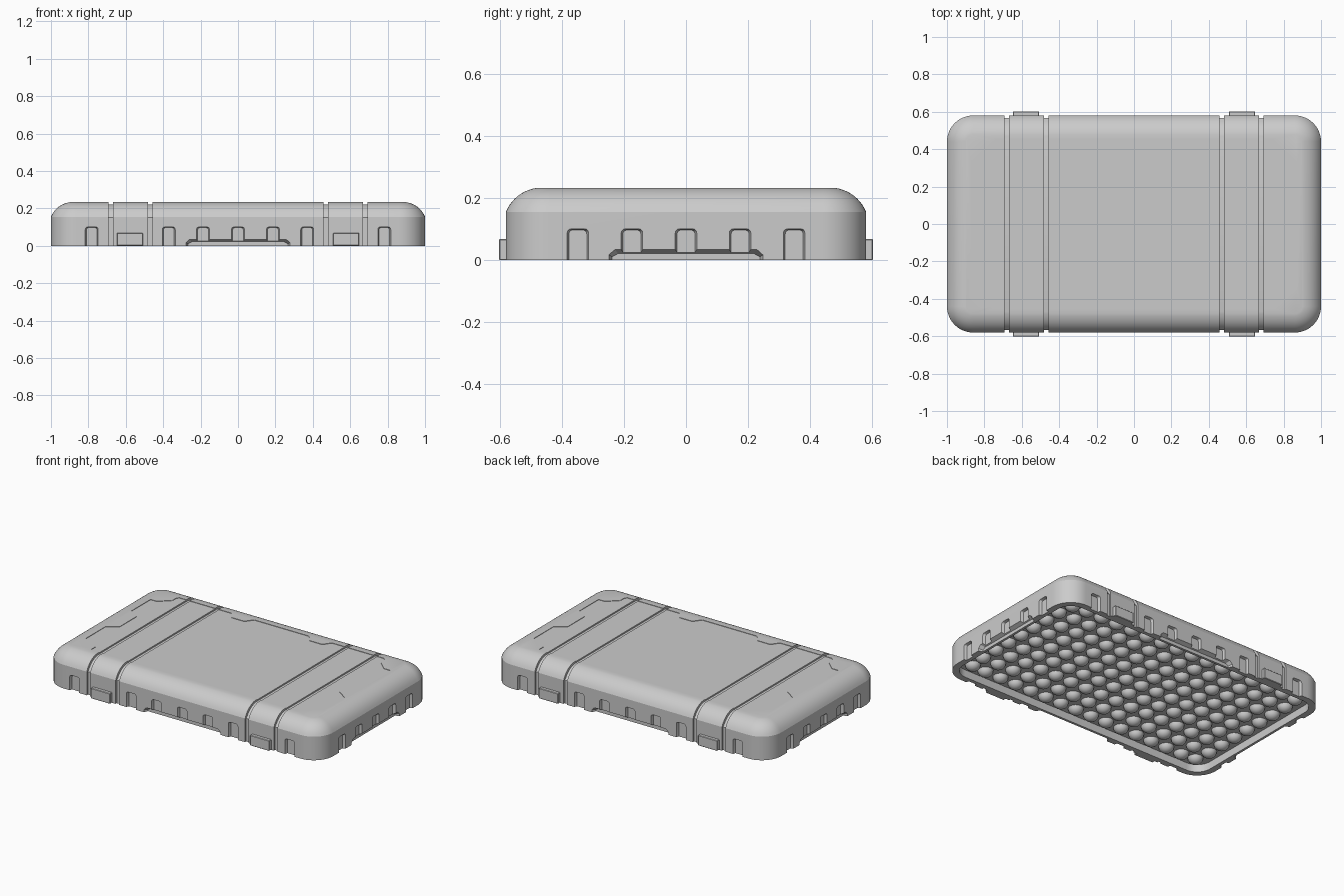
import bpy, bmesh
from math import sin, cos, pi
from mathutils import Vector, Matrix

if "Cube" in bpy.data.objects:
    bpy.data.objects.remove(bpy.data.objects["Cube"])

HX, HY, R = 1.0, 0.58, 0.14
WALL_TOP, TOP = 0.155, 0.233


def loft(bm, rings):
    """Closed skin through equal-length rings, capped at both ends."""
    vs = [[bm.verts.new(p) for p in ring] for ring in rings]
    n = len(vs[0])
    for a, b in zip(vs, vs[1:]):
        for i in range(n):
            bm.faces.new((a[i], a[(i + 1) % n], b[(i + 1) % n], b[i]))
    bm.faces.new(vs[0])
    bm.faces.new(vs[-1])


def finish(bm, name):
    bmesh.ops.recalc_face_normals(bm, faces=bm.faces)
    me = bpy.data.meshes.new(name)
    bm.to_mesh(me)
    bm.free()
    ob = bpy.data.objects.new(name, me)
    bpy.context.collection.objects.link(ob)
    return ob


def activate(ob):
    bpy.ops.object.select_all(action='DESELECT')
    ob.select_set(True)
    bpy.context.view_layer.objects.active = ob


def smooth(ob, deg=20):
    activate(ob)
    bpy.ops.object.shade_smooth_by_angle(angle=deg * pi / 180)


def rounded_rect(inset, z, seg=12):
    r = R - inset
    pts = []
    for k, (sx, sy) in enumerate([(1, 1), (-1, 1), (-1, -1), (1, -1)]):
        for i in range(seg + 1):
            a = (k + i / seg) * pi / 2
            pts.append(Vector((sx * (HX - R) + r * cos(a), sy * (HY - R) + r * sin(a), z)))
    return pts


# Shoulder curve: (inset, z) from the wall top to the flat lid
shoulder = []
for i in range(11):
    t = i / 10
    shoulder.append((2 * t * (1 - t) * 0.028 + t * t * 0.10,
                     (1 - t) ** 2 * WALL_TOP + 2 * t * (1 - t) * 0.22 + t * t * TOP))

# Case shell with a shallow cavity underneath
bm = bmesh.new()
profile = [(0.042, 0.07), (0.042, 0), (0, 0)] + shoulder
loft(bm, [rounded_rect(i, z) for i, z in profile])
shell = finish(bm, "case_shell")

SIDES = [(0, HX), (pi / 2, HY), (pi, HX), (-pi / 2, HY)]


def side_cut(bm, angle, dist, outline, depth, centre, su, sz):
    """Tapered pocket pressed into one side wall."""
    m = Matrix.Rotation(angle, 4, 'Z')
    outer = [m @ Vector((dist + 0.004, centre + u, z)) for u, z in outline]
    inner = [m @ Vector((dist - depth, centre + u * su, z * sz)) for u, z in outline]
    loft(bm, [outer, inner])


# Arched pockets around the walls
arch = [(-0.036, -0.05), (0.036, -0.05)]
for k in range(2):
    for i in range(5):
        a = (k + i / 4) * pi / 2
        arch.append(((0.022 if k == 0 else -0.022) + 0.014 * cos(a), 0.088 + 0.014 * sin(a)))
slots = bmesh.new()
grips = bmesh.new()
for angle, dist in SIDES:
    long_side = dist == HY
    places = (-0.782, -0.37, -0.187, 0, 0.187, 0.37, 0.782) if long_side else \
             (-0.348, -0.174, 0, 0.174, 0.348)
    for c in places:
        side_cut(slots, angle, dist, arch, 0.018, c, 0.8, 0.95)
    # Finger grip along the bottom edge
    w = 0.28 if long_side else 0.25
    grip = [(-w, -0.05), (w, -0.05), (w, 0.018), (w - 0.02, 0.036),
            (0.02 - w, 0.036), (-w, 0.018)]
    side_cut(grips, angle, dist, grip, 0.026, 0, 0.95, 0.6)

# Strap grooves running over the lid and down both walls
grooves = bmesh.new()
D = 0.012
half = [(HY - D, -0.1), (HY - D, WALL_TOP - 0.004)] + \
       [(HY - D - i, z - D) for i, z in shoulder[2:]]
inner = half + [(-y, z) for y, z in reversed(half)]
u_shape = inner + [(-0.7, -0.1), (-0.7, 0.3), (0.7, 0.3), (0.7, -0.1)]
for s in (-1, 1):
    for x in (0.470, 0.680):
        loft(grooves, [[Vector((s * x + dx, y, z)) for y, z in u_shape]
                       for dx in (-0.0125, 0.0125)])

# Notched panel sunk slightly into the lid
q = [(0.80, 0.087), (0.87, 0.135), (0.87, 0.335), (0.825, 0.335), (0.755, 0.40),
     (0.755, 0.44), (0.742, 0.453), (0.365, 0.453), (0.33, 0.403), (0.237, 0.403),
     (0.20, 0.453)]
top_half = q + [(-x, y) for x, y in reversed(q)]
outline = top_half + [(-x, -y) for x, y in top_half]
panel = bmesh.new()
loft(panel, [[Vector((x, y, z)) for x, y in outline] for z in (TOP - 0.003, 0.3)])

for name, cut in (("slot_cutter", slots), ("grip_cutter", grips),
                  ("groove_cutter", grooves), ("panel_cutter", panel)):
    cutter = finish(cut, name)
    cutter.hide_render = True
    mod = shell.modifiers.new(name, 'BOOLEAN')
    mod.operation = 'DIFFERENCE'
    mod.solver = 'EXACT'
    mod.object = cutter
    activate(shell)
    bpy.ops.object.modifier_apply(modifier=name)
    bpy.data.objects.remove(cutter)
smooth(shell)

# Strap clips on front and back
for sy, side in ((-1, "front"), (1, "back")):
    for sx, end in ((-1, "left"), (1, "right")):
        bm = bmesh.new()
        bmesh.ops.create_cube(bm, size=1, matrix=Matrix.Translation((sx * 0.578, sy * 0.584, 0.034))
                              @ Matrix.Diagonal((0.14, 0.036, 0.068, 1)))
        bmesh.ops.bevel(bm, geom=bm.edges[:], offset=0.003, segments=1, affect='EDGES')
        finish(bm, f"strap_clip_{side}_{end}")

# Foam liner: slab covered in rounded bumps facing down
bm = bmesh.new()
loft(bm, [rounded_rect(0.04, z) for z in (0.05, 0.072)])
NX, NY, STEP = 16, 9, 0.117
for i in range(NX):
    for j in range(NY):
        pos = ((i - (NX - 1) / 2) * STEP, (j - (NY - 1) / 2) * STEP, 0.05)
        if abs(pos[0]) > 0.85 and abs(pos[1]) > 0.45:
            pos = (pos[0] * 0.985, pos[1] * 0.985, 0.05)
        ret = bmesh.ops.create_uvsphere(bm, u_segments=16, v_segments=8, radius=1,
                                        matrix=Matrix.Translation(pos)
                                        @ Matrix.Diagonal((0.047, 0.047, 0.042, 1)))
        # keep only the lower half of each bump
        bmesh.ops.delete(bm, geom=[v for v in ret['verts'] if v.co.z > 0.0505], context='VERTS')
smooth(finish(bm, "foam_liner"), 40)
